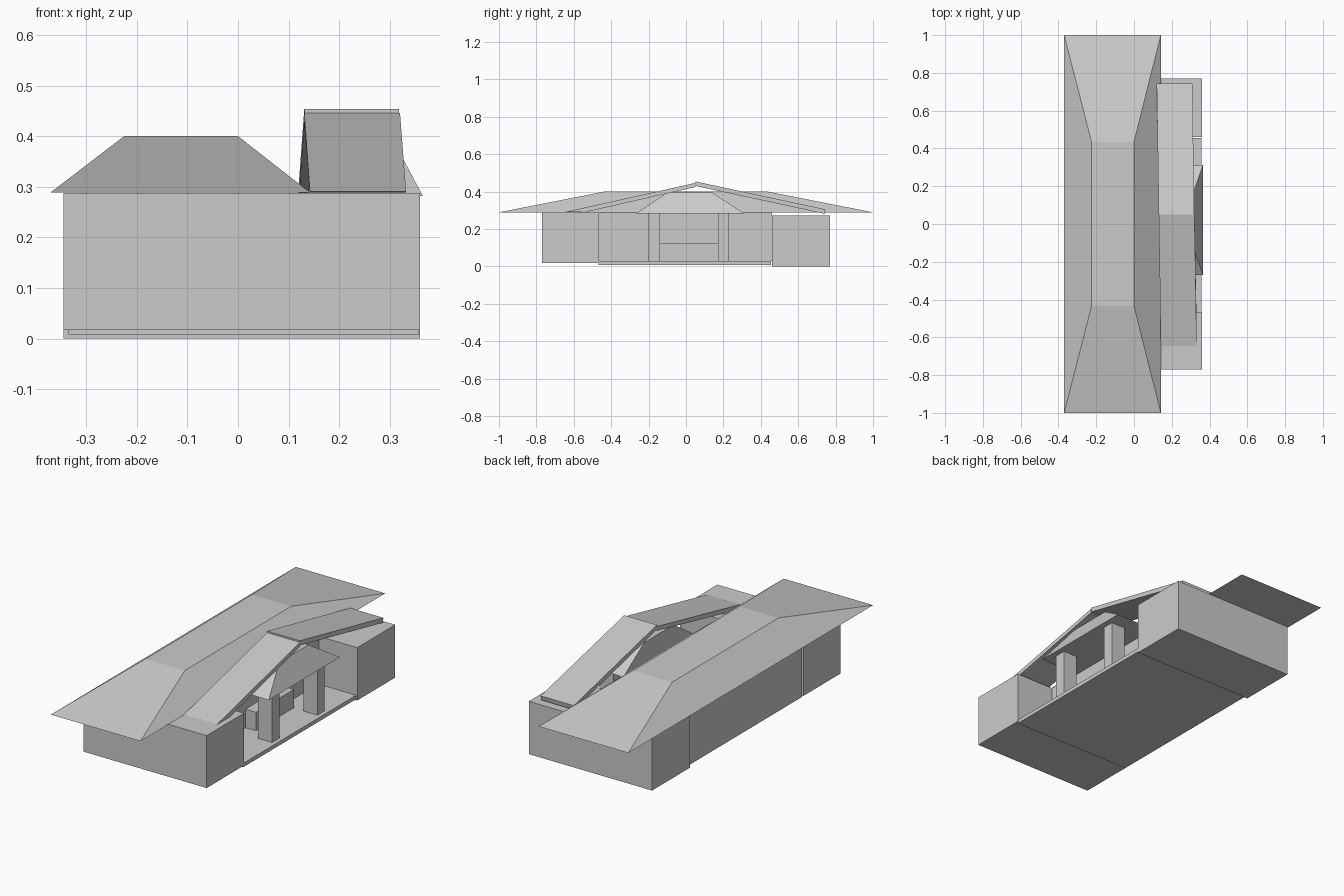
import bpy

if "Cube" in bpy.data.objects:
    bpy.data.objects.remove(bpy.data.objects["Cube"])


def loft(name, lower, upper):
    """Solid between two matching four-sided outlines."""
    verts = list(lower) + list(upper)
    faces = [(3, 2, 1, 0), (4, 5, 6, 7)]
    faces += [(i, (i + 1) % 4, (i + 1) % 4 + 4, i + 4) for i in range(4)]
    mesh = bpy.data.meshes.new(name)
    mesh.from_pydata(verts, [], faces)
    mesh.update()
    obj = bpy.data.objects.new(name, mesh)
    bpy.context.collection.objects.link(obj)
    return obj


def rect(x0, x1, y0, y1, z):
    return [(x0, y0, z), (x1, y0, z), (x1, y1, z), (x0, y1, z)]


def box(name, x0, x1, y0, y1, z0, z1):
    return loft(name, rect(x0, x1, y0, y1, z0), rect(x0, x1, y0, y1, z1))


def roof_slab(name, foot, head):
    """Sloping slab; each end is (x back, x front, outer y, z top, inner y, z bottom)."""
    rings = []
    for xb, xf, yt, zt, yb, zb in (foot, head):
        rings.append([(xb, yb, zb), (xf, yb, zb), (xf, yt, zt), (xb, yt, zt)])
    return loft(name, *rings)


# End wings, one set slightly lower than the other
box("left_wing", -0.345, 0.36, -0.77, -0.465, 0.017, 0.288)
box("right_wing", -0.345, 0.36, 0.46, 0.77, 0.0, 0.273)

# Central body and the floor that runs out under the porch
box("central_body", -0.335, 0.14, -0.465, 0.46, 0.028, 0.288)
box("floor_slab", -0.335, 0.357, -0.468, 0.455, 0.008, 0.028)

# Porch columns and the low bench between them
for name, y in (("left_column", -0.2), ("right_column", 0.17)):
    box(name, 0.255, 0.335, y, y + 0.06, 0.028, 0.289)
box("porch_bench", 0.14, 0.2, -0.14, 0.17, 0.03, 0.125)

# Main hipped roof with a flat top
loft("main_roof", rect(-0.37, 0.142, -1, 1, 0.289),
     rect(-0.225, 0.0, -0.435, 0.435, 0.40))

# Small hipped roof over the porch
loft("porch_roof", rect(0.14, 0.365, -0.27, 0.312, 0.282),
     rect(0.14, 0.305, -0.1, 0.14, 0.395))

# Gable slabs that meet over the porch
roof_slab("left_gable_slab", (0.142, 0.332, -0.645, 0.291, -0.54, 0.289),
          (0.131, 0.32, 0.05, 0.446, 0.05, 0.424))
roof_slab("right_gable_slab", (0.12, 0.31, 0.745, 0.305, 0.74, 0.281),
          (0.131, 0.318, 0.05, 0.454, 0.05, 0.43))

# Make all face normals point outward
import bmesh
for obj in bpy.data.objects:
    bm = bmesh.new()
    bm.from_mesh(obj.data)
    bmesh.ops.recalc_face_normals(bm, faces=bm.faces[:])
    bm.to_mesh(obj.data)
    bm.free()
